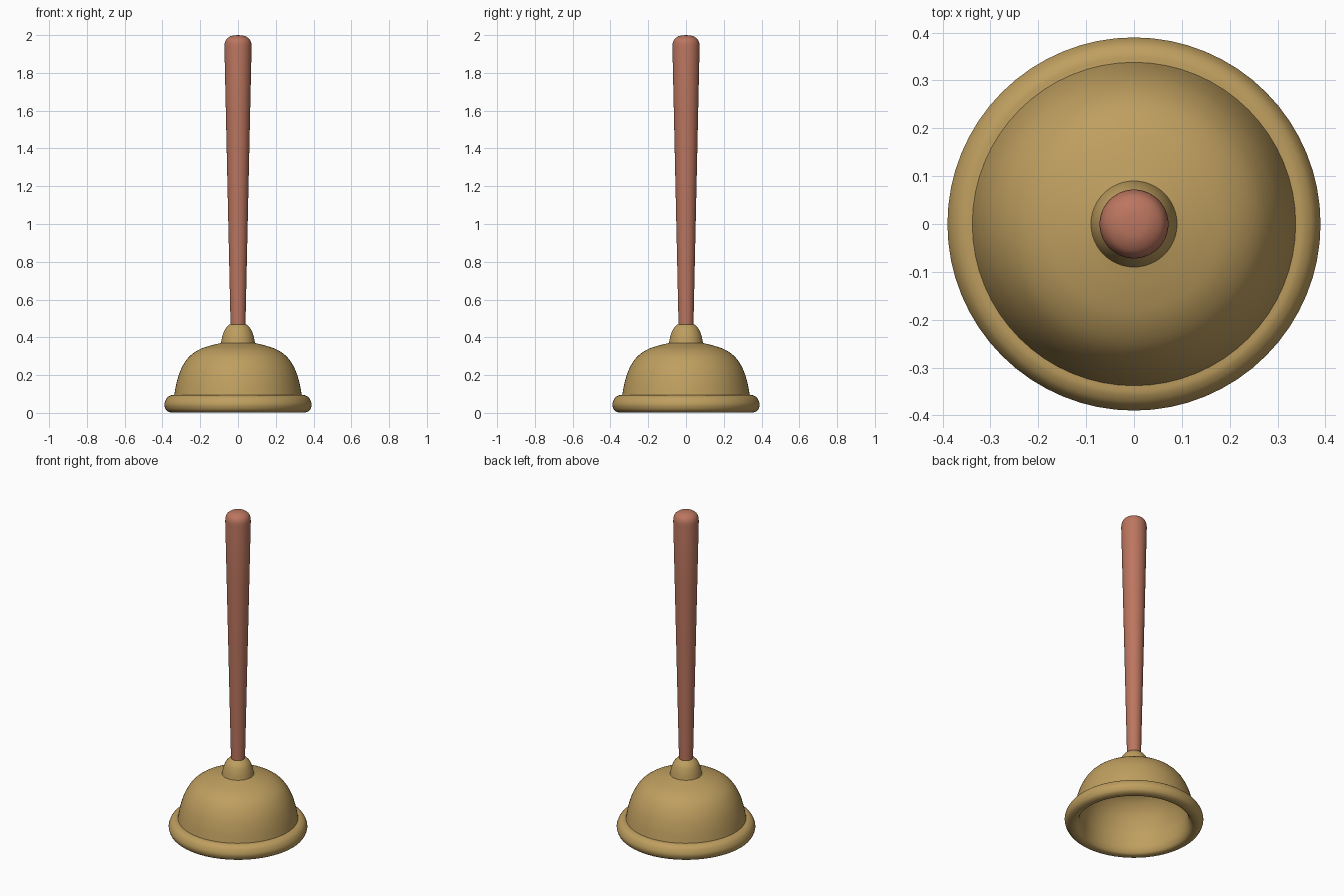
import bpy
import bmesh
import math
from mathutils import Vector

cube = bpy.data.objects.get("Cube")
if cube:
    bpy.data.objects.remove(cube, do_unlink=True)


def material(name, rgb):
    mat = bpy.data.materials.new(name)
    mat.use_nodes = True
    colour = (*rgb, 1.0)
    mat.diffuse_color = colour
    mat.node_tree.nodes["Principled BSDF"].inputs["Base Color"].default_value = colour
    return mat


def smooth_path(points, steps=4):
    """Catmull-Rom curve through a run of (radius, height) points."""
    pts = [Vector(p) for p in points]
    pts = [2 * pts[0] - pts[1]] + pts + [2 * pts[-1] - pts[-2]]
    path = []
    for a, b, c, d in zip(pts, pts[1:], pts[2:], pts[3:]):
        for i in range(steps):
            t = i / steps
            path.append(0.5 * (2 * b + (c - a) * t + (2 * a - 5 * b + 4 * c - d) * t**2
                               + (3 * b - a - 3 * c + d) * t**3))
    return path + [pts[-2]]


def lathe(name, runs, mat, segments=64):
    """Spin smooth runs about z; runs meet at creases."""
    bm = bmesh.new()
    path = [p for run in runs for p in smooth_path(run)]
    verts = [bm.verts.new((max(p.x, 0), 0, p.y)) for p in path]
    edges = [bm.edges.new(pair) for pair in zip(verts, verts[1:])]
    bmesh.ops.spin(bm, geom=verts + edges, axis=(0, 0, 1), cent=(0, 0, 0),
                   angle=math.tau, steps=segments, use_merge=True)
    bmesh.ops.remove_doubles(bm, verts=bm.verts, dist=0.0001)
    bmesh.ops.recalc_face_normals(bm, faces=bm.faces)
    mesh = bpy.data.meshes.new(name)
    bm.to_mesh(mesh)
    bm.free()
    mesh.materials.append(mat)
    obj = bpy.data.objects.new(name, mesh)
    bpy.context.collection.objects.link(obj)
    bpy.ops.object.select_all(action="DESELECT")
    obj.select_set(True)
    bpy.context.view_layer.objects.active = obj
    bpy.ops.object.shade_smooth_by_angle(angle=math.radians(35))
    return obj


rubber = material("tan rubber", (0.52, 0.345, 0.115))
wood = material("red brown wood", (0.50, 0.18, 0.115))

# Hollow rubber cup: neck, dome, rolled rim, then the inner wall
neck = [(0, 0.468), (0.04, 0.468), (0.052, 0.462), (0.07, 0.44), (0.083, 0.405), (0.09, 0.37)]
dome = [(0.09, 0.37), (0.15, 0.355), (0.21, 0.333), (0.262, 0.294),
        (0.3, 0.235), (0.324, 0.165), (0.338, 0.095)]
rim = [(0.338, 0.095), (0.358, 0.092), (0.378, 0.077), (0.39, 0.046),
       (0.382, 0.018), (0.365, 0.005), (0.345, 0.002), (0.325, 0.009), (0.31, 0.035), (0.305, 0.07)]
inside = [(0.305, 0.07), (0.3, 0.14), (0.274, 0.22), (0.235, 0.275),
          (0.19, 0.308), (0.13, 0.328), (0, 0.34)]
lathe("rubber_cup", [neck, dome, rim, inside], rubber)

# Tapered wooden handle with a rounded top
shaft = [(0, 0.4), (0.038, 0.4)]
taper = [(0.038, 0.4), (0.072, 1.94)]
tip = [(0.072, 1.94), (0.069, 1.962), (0.058, 1.982), (0.033, 1.996), (0, 2.0)]
lathe("handle", [shaft, taper, tip], wood)
